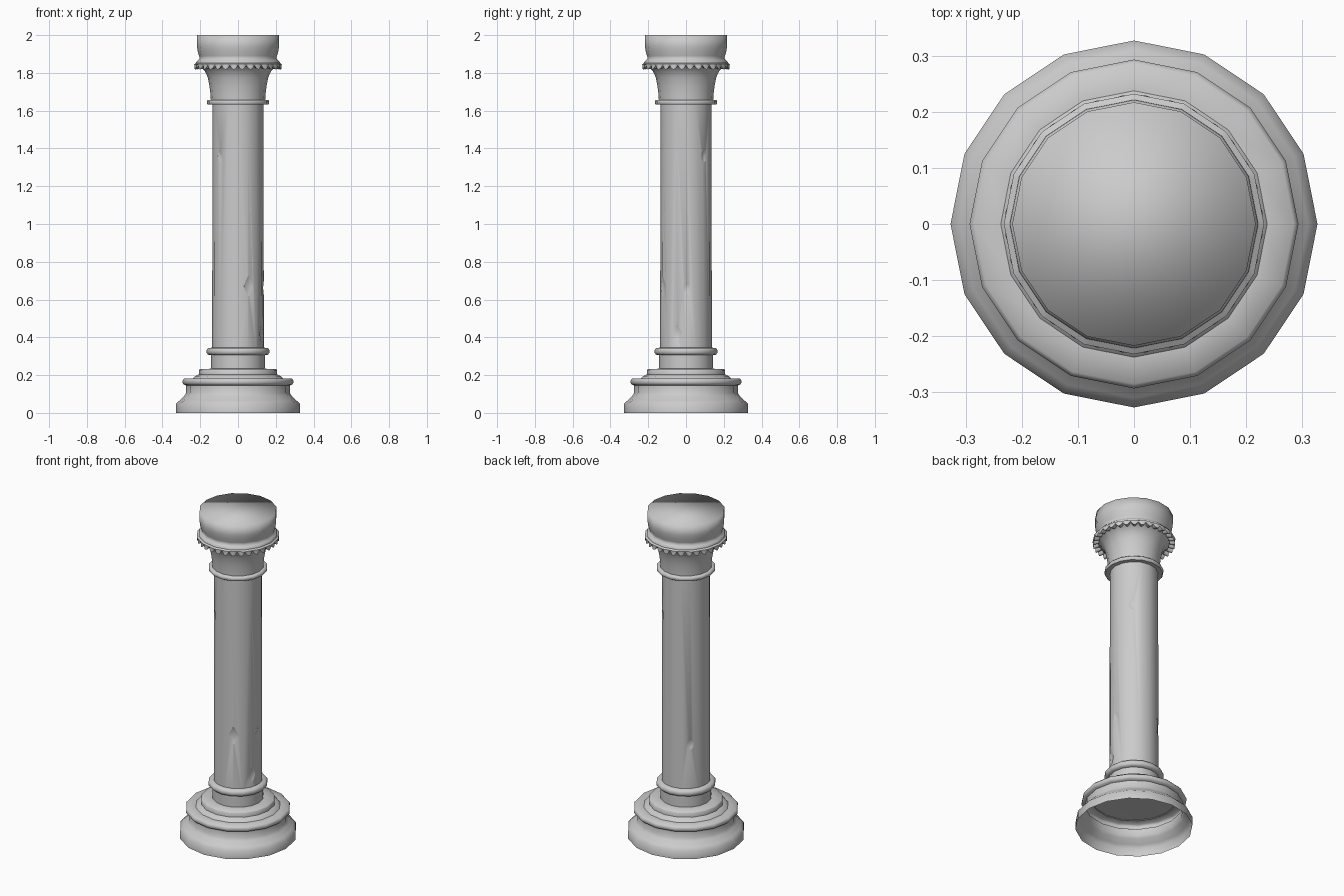
import bpy, bmesh, math
from mathutils import Vector

cube = bpy.data.objects.get("Cube")
if cube:
    bpy.data.objects.remove(cube)

SIDES = 16

stone = bpy.data.materials.new("grey stone")
stone.use_nodes = True
colour = (0.6, 0.6, 0.6, 1)
stone.diffuse_color = colour
stone.node_tree.nodes["Principled BSDF"].inputs["Base Color"].default_value = colour


def add_object(name, bm, sharp_angle):
    """Turn a bmesh into a smooth shaded stone object."""
    mesh = bpy.data.meshes.new(name)
    bm.to_mesh(mesh)
    bm.free()
    mesh.materials.append(stone)
    obj = bpy.data.objects.new(name, mesh)
    bpy.context.collection.objects.link(obj)
    bpy.ops.object.select_all(action="DESELECT")
    obj.select_set(True)
    bpy.context.view_layer.objects.active = obj
    bpy.ops.object.shade_smooth_by_angle(angle=math.radians(sharp_angle))
    return obj


def ring_point(i, count, radius, z):
    """Point i of count, lying on the outline of the 16-sided column."""
    t = i * SIDES / count
    k = math.floor(t)
    a, b = (Vector((math.cos(j * math.tau / SIDES), math.sin(j * math.tau / SIDES), 0))
            for j in (k, k + 1))
    return a.lerp(b, t - k) * radius + Vector((0, 0, z))


def turned(name, profile, cap_bottom=False, cap_top=False, sharp_angle=50):
    """Spin a bottom-to-top (radius, height) profile into a 16-sided part."""
    bm = bmesh.new()
    rings = [[bm.verts.new(ring_point(i, SIDES, r, z)) for i in range(SIDES)]
             for r, z in profile]
    for low, high in zip(rings, rings[1:]):
        for i in range(SIDES):
            j = (i + 1) % SIDES
            bm.faces.new((low[i], low[j], high[j], high[i]))
    if cap_bottom:
        bm.faces.new(rings[0][::-1])
    if cap_top:
        bm.faces.new(rings[-1])
    return add_object(name, bm, sharp_angle)


# Hollow base with a rounded lip
turned("base", [(0.327, 0), (0.327, 0.05), (0.31, 0.065), (0.285, 0.09), (0.274, 0.105),
                (0.274, 0.145), (0.287, 0.15), (0.293, 0.158), (0.293, 0.172),
                (0.285, 0.181), (0.235, 0.183)], cap_top=True)

# Step and neck above the base
turned("base_step", [(0.24, 0.18), (0.228, 0.194), (0.208, 0.202), (0.207, 0.226),
                     (0.202, 0.232), (0.14, 0.234)])
turned("lower_neck", [(0.143, 0.225), (0.143, 0.31)])
turned("lower_ring", [(0.135, 0.306), (0.158, 0.308), (0.166, 0.317), (0.166, 0.333),
                      (0.158, 0.343), (0.134, 0.346)])

# Shaft, with a few worn chips cut out of it
shaft = turned("shaft", [(0.137, 0.3), (0.135, 1.64)], True, True)
chips = [(-65, 0.67, 0.10), (2, 0.66, 0.05), (-20, 0.42, 0.08), (45, 1.36, 0.05),
         (-135, 1.36, 0.05), (135, 0.62, 0.06)]
bm = bmesh.new()
for angle, z, size in chips:
    a = math.radians(angle)
    made = bmesh.ops.create_icosphere(bm, subdivisions=2, radius=1)["verts"]
    offset = 0.127 + size * 0.5
    for v in made:
        x, y, h = v.co.x * size * 0.5 + offset, v.co.y * size * 0.7, v.co.z * size
        v.co = (x * math.cos(a) - y * math.sin(a), x * math.sin(a) + y * math.cos(a), z + h)
cutter = add_object("chip_cutter", bm, 30)
cutter.hide_render = True
cutter.hide_set(True)
cutter.display_type = "WIRE"
mod = shaft.modifiers.new("chips", "BOOLEAN")
mod.operation = "DIFFERENCE"
mod.solver = "EXACT"
mod.object = cutter
bpy.ops.object.select_all(action="DESELECT")
shaft.select_set(True)
bpy.context.view_layer.objects.active = shaft
bpy.ops.object.modifier_apply(modifier=mod.name)
bpy.data.objects.remove(cutter)

# Capital: ring, flaring bell and top block
turned("upper_ring", [(0.135, 1.632), (0.16, 1.632), (0.165, 1.638), (0.165, 1.65),
                      (0.16, 1.656), (0.14, 1.657)])
turned("capital_bell", [(0.144, 1.655), (0.146, 1.69), (0.151, 1.73), (0.16, 1.775),
                        (0.173, 1.805), (0.193, 1.83), (0.217, 1.845)])
turned("capital_top", [(0.2, 1.835), (0.222, 1.845), (0.221, 1.858), (0.212, 1.868),
                       (0.203, 1.875), (0.206, 1.89), (0.214, 1.915), (0.217, 1.94),
                       (0.217, 2.0)], cap_top=True, sharp_angle=100)

# Scalloped fringe hanging around the rim of the bell
bm = bmesh.new()
count, per_scallop = 192, 6
columns = []
for i in range(count):
    hang = math.sin(math.pi * (i % per_scallop) / per_scallop)
    columns.append([bm.verts.new(ring_point(i, count, r, z)) for r, z in
                    ((0.2, 1.847 - 0.022 * hang), (0.226 + 0.007 * hang, 1.84 - 0.022 * hang),
                     (0.232, 1.846), (0.216, 1.856))])
for i in range(count):
    a, b = columns[i], columns[(i + 1) % count]
    for k in range(3):
        bm.faces.new((a[k], b[k], b[k + 1], a[k + 1]))
add_object("capital_fringe", bm, 50)
